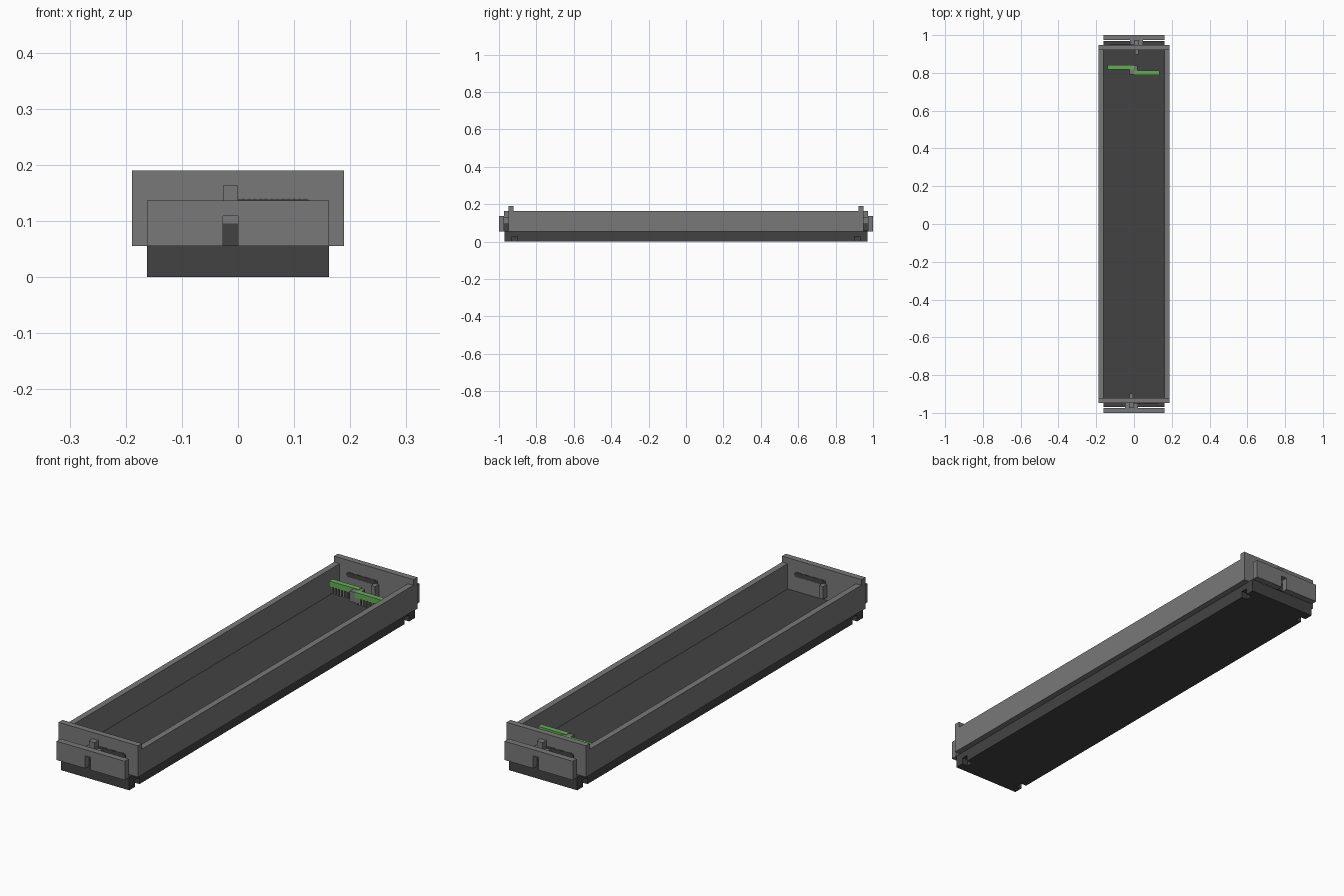
import bpy, bmesh
from mathutils import Matrix, Vector

old = bpy.data.objects.get("Cube")
if old:
    bpy.data.objects.remove(old, do_unlink=True)


def material(name, rgb):
    m = bpy.data.materials.new(name)
    m.use_nodes = True
    color = (*rgb, 1)
    m.diffuse_color = color
    m.node_tree.nodes["Principled BSDF"].inputs["Base Color"].default_value = color
    return m


GREY = material("light grey", (0.19, 0.19, 0.19))
DARK = material("dark grey", (0.055, 0.055, 0.055))
GREEN = material("green", (0.13, 0.42, 0.09))


def finish(name, bm, mat):
    mesh = bpy.data.meshes.new(name)
    bm.to_mesh(mesh)
    bm.free()
    mesh.materials.append(mat)
    ob = bpy.data.objects.new(name, mesh)
    bpy.context.collection.objects.link(ob)
    return ob


def add_box(bm, x, y, z):
    """Add a box spanning the given (low, high) ranges."""
    lo, hi = Vector((x[0], y[0], z[0])), Vector((x[1], y[1], z[1]))
    mat = Matrix.Translation((lo + hi) / 2) @ Matrix.Diagonal((*(hi - lo), 1))
    bmesh.ops.create_cube(bm, size=1, matrix=mat)


def box(name, x, y, z, mat):
    bm = bmesh.new()
    add_box(bm, x, y, z)
    return finish(name, bm, mat)


def turned(s, span):
    """Half turn about the vertical axis when s is -1."""
    return tuple(sorted(s * v for v in span))


def cut(ob, name, x, y, z):
    cutter = box(name, x, y, z, DARK)
    cutter.hide_render = True
    cutter.hide_set(True)
    cutter.display_type = 'WIRE'
    mod = ob.modifiers.new(name, 'BOOLEAN')
    mod.operation = 'DIFFERENCE'
    mod.solver = 'EXACT'
    mod.object = cutter


# Dark base, which also forms the floor of the tray
base = box("base", (-0.162, 0.162), (-0.97, 0.97), (0, 0.056), DARK)

# Long side walls
for side, s in (("left", 1), ("right", -1)):
    box(f"{side}_wall", turned(s, (0.162, 0.188)), (-0.945, 0.945), (0.055, 0.165), GREY)

# The two ends are the same parts turned by half a turn
for end, s in (("front", 1), ("back", -1)):

    def part(name, x, y, z, mat=GREY):
        return box(f"{end}_{name}", turned(s, x), turned(s, y), z, mat)

    part("end_plate", (-0.189, 0.189), (-0.948, -0.922), (0.055, 0.19))

    # Outer plate with a slot open at the bottom
    bm = bmesh.new()
    y = turned(s, (-1, -0.973))
    for x in ((-0.162, -0.027), (0, 0.162)):
        add_box(bm, turned(s, x), y, (0.055, 0.136))
    add_box(bm, turned(s, (-0.027, 0)), y, (0.109, 0.136))
    finish(f"{end}_outer_plate", bm, GREY)

    # Bracket joining the plates, and the latch seen in the slot
    part("bracket", (-0.048, 0.021), (-0.974, -0.947), (0.095, 0.13))
    part("latch_post", (-0.027, 0), (-0.974, -0.947), (0.1, 0.163))
    part("latch_stem", (-0.027, 0), (-0.974, -0.947), (0.055, 0.095), DARK)
    part("latch_foot", (-0.04, 0.006), (-0.974, -0.947), (0.055, 0.061), DARK)
    part("inner_peg", (-0.024, -0.004), (-0.923, -0.897), (0.07, 0.125))

    # Scalloped dark strip through the end plate
    bm = bmesh.new()
    for i in range(14):
        place = Matrix.Translation((s * (-0.01 + i * 0.01), s * -0.935, 0.129))
        bmesh.ops.create_cone(bm, cap_ends=True, segments=10, radius1=0.011, radius2=0.011,
                              depth=0.03 + 0.0002 * (i % 2),
                              matrix=place @ Matrix.Rotation(1.5708, 4, 'X'))
    finish(f"{end}_scalloped_strip", bm, DARK)

    # Small notches in the lower corners of the base
    for side, dx in (("a", 1), ("b", -1)):
        cut(base, f"{end}_notch_{side}", turned(dx, (0.135, 0.2)),
            turned(s, (-0.93, -0.9)), (-0.02, 0.028))

# Green strips in two offset halves, with small teeth below
for side, x0, x1, y0 in (("right", -0.14, 0.0, 0.818), ("left", 0.0, 0.135, 0.79)):
    box(f"{side}_green_strip", (x0, x1), (y0, y0 + 0.023), (0.112, 0.136), GREEN)
    bm = bmesh.new()
    for i in range(9):
        x = x0 + 0.003 + i * 0.015
        add_box(bm, (x, x + 0.008), (y0 + 0.003, y0 + 0.02), (0.082, 0.113))
    finish(f"{side}_comb_teeth", bm, GREY)
box("strip_connector", (-0.024, 0.018), (0.792, 0.838), (0.09, 0.134), GREY)
